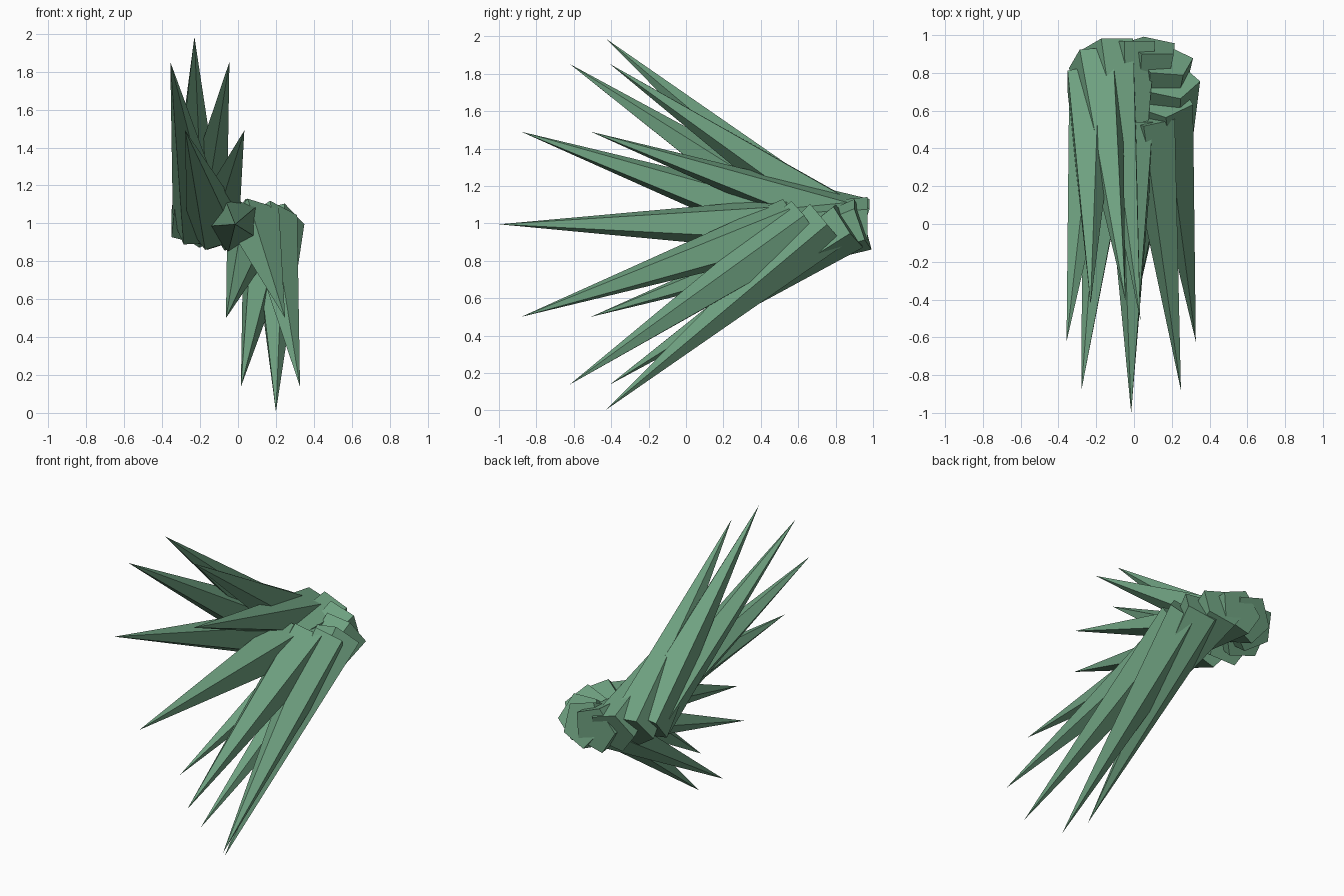
import bpy, math
from mathutils import Vector, Matrix

if "Cube" in bpy.data.objects:
    bpy.data.objects.remove(bpy.data.objects["Cube"])

COUNT, SIDES = 12, 5
RING, RADIUS, LENGTH = 0.215, 0.15, 1.54
TWIST = math.radians(40)
CENTER = Vector((-0.015, 0.755, 0.995))

green = bpy.data.materials.new("leaf_green")
green.diffuse_color = (0.16, 0.36, 0.22, 1)
green.use_nodes = True
green.node_tree.nodes["Principled BSDF"].inputs["Base Color"].default_value = green.diffuse_color


def spike_mesh():
    # five-sided spike pointing to the front, base on the y = 0 plane
    verts = [(RADIUS * math.cos(k * math.tau / SIDES), 0,
              RADIUS * math.sin(k * math.tau / SIDES)) for k in range(SIDES)]
    verts.append((0, -LENGTH, 0))
    faces = [(k, (k + 1) % SIDES, SIDES) for k in range(SIDES)]
    faces.append(tuple(reversed(range(SIDES))))
    mesh = bpy.data.meshes.new("spike")
    mesh.from_pydata(verts, [], faces)
    mesh.materials.append(green)
    return mesh


# ring of spikes, each twisted about its own radial axis
mesh = spike_mesh()
for i in range(COUNT):
    a = i * math.tau / COUNT
    radial = Vector((-math.cos(a), -math.sin(a), 0))
    spike = bpy.data.objects.new(f"leaf_spike_{i + 1}", mesh)
    spike.matrix_world = (Matrix.Translation(CENTER + radial * RING)
                          @ Matrix.Rotation(TWIST, 4, radial))
    bpy.context.collection.objects.link(spike)
